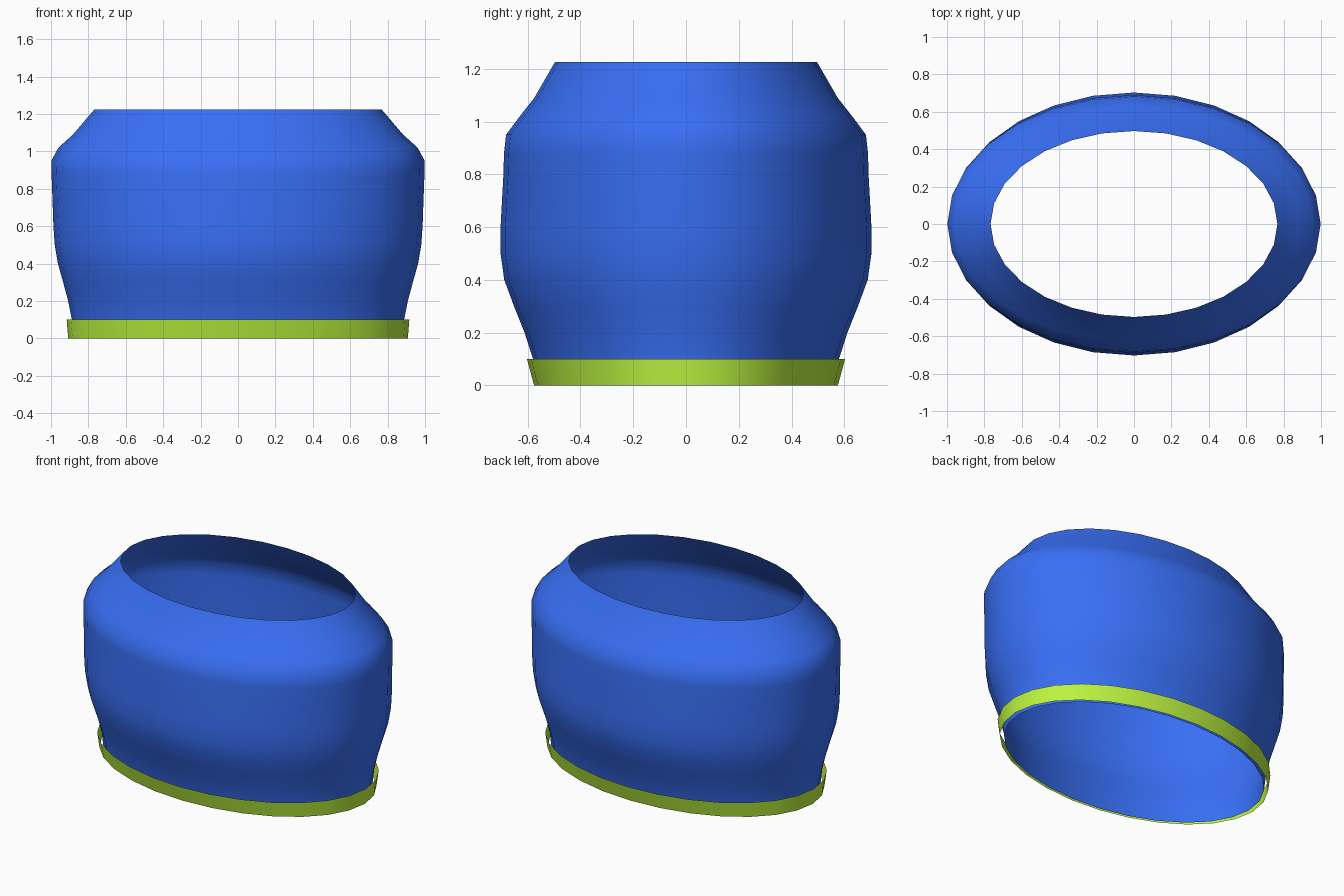
import bpy, bmesh, math

if "Cube" in bpy.data.objects:
    bpy.data.objects.remove(bpy.data.objects["Cube"])

SIDES = 28


def material(name, rgb):
    m = bpy.data.materials.new(name)
    m.diffuse_color = (*rgb, 1)
    m.use_nodes = True
    m.node_tree.nodes["Principled BSDF"].inputs["Base Color"].default_value = m.diffuse_color
    return m


def elliptical_shell(name, profile, mat):
    """Open single-sheet tube lofted through (z, x radius, y radius) rings."""
    bm = bmesh.new()
    rings = []
    for z, rx, ry in profile:
        rings.append([bm.verts.new((rx * math.cos(2 * math.pi * i / SIDES),
                                    ry * math.sin(2 * math.pi * i / SIDES), z))
                      for i in range(SIDES)])
    for low, high in zip(rings, rings[1:]):
        for i in range(SIDES):
            j = (i + 1) % SIDES
            bm.faces.new((low[i], low[j], high[j], high[i])).smooth = True
    mesh = bpy.data.meshes.new(name)
    bm.to_mesh(mesh)
    bm.free()
    mesh.materials.append(mat)
    obj = bpy.data.objects.new(name, mesh)
    bpy.context.collection.objects.link(obj)
    return obj


blue = material("blue", (0.04, 0.16, 0.92))
lime = material("lime", (0.5, 0.9, 0.05))

# Main body: narrow foot, bulging wall, sloped shoulder, open top and bottom
elliptical_shell("body_shell", [
    (0.00, 0.88, 0.56), (0.10, 0.888, 0.58), (0.20, 0.908, 0.612),
    (0.30, 0.935, 0.652), (0.40, 0.963, 0.689), (0.50, 0.98, 0.703),
    (0.60, 0.987, 0.703), (0.80, 0.994, 0.692), (0.88, 0.997, 0.69),
    (0.95, 0.998, 0.682), (1.02, 0.96, 0.63), (1.09, 0.882, 0.575),
    (1.225, 0.767, 0.497)], blue)

# Loose flared band around the foot
elliptical_shell("bottom_band", [(0.0, 0.908, 0.576), (0.10, 0.916, 0.603)], lime)
